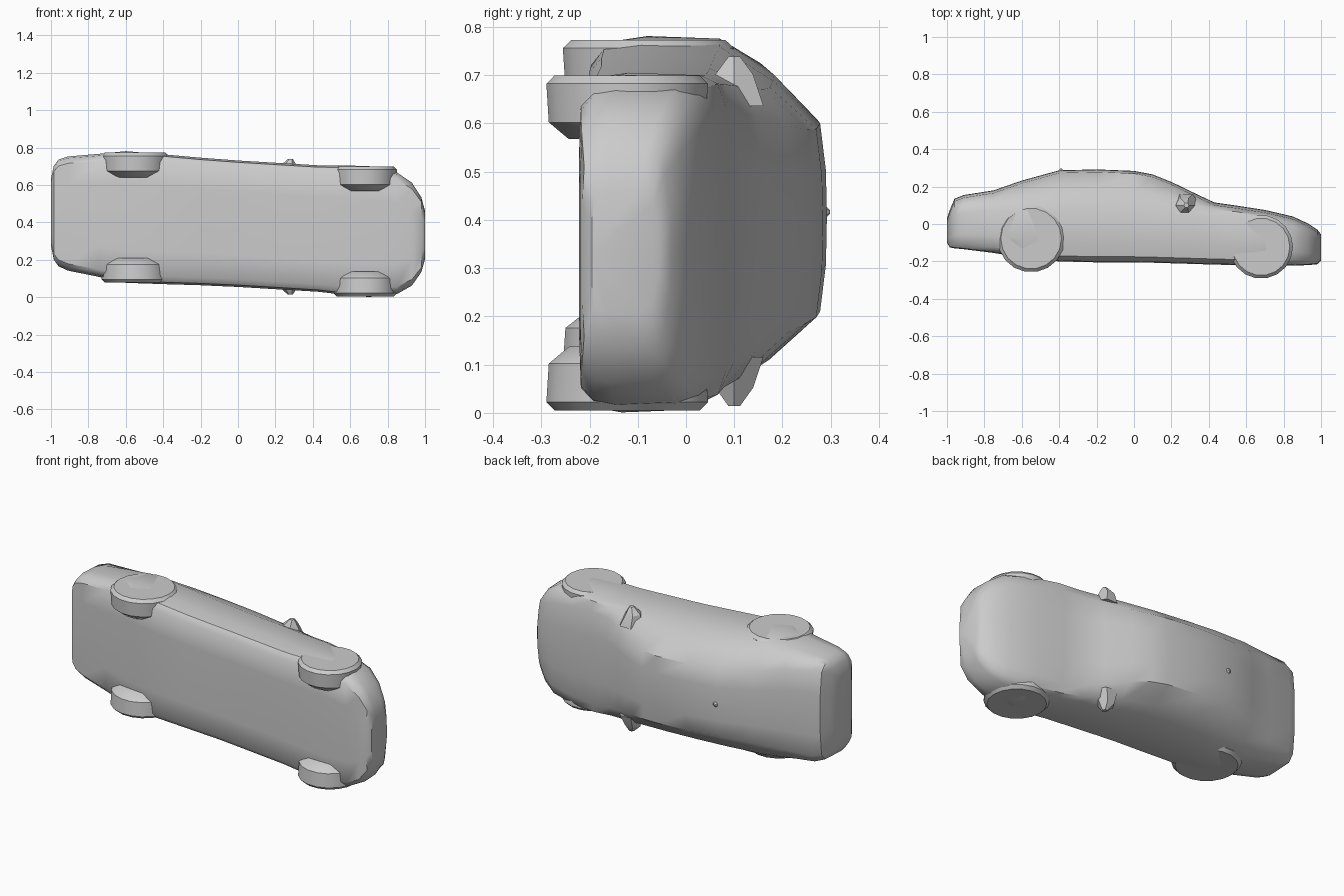
import bpy, bmesh, math
from mathutils import Matrix, Vector

if "Cube" in bpy.data.objects:
    bpy.data.objects.remove(bpy.data.objects["Cube"])

paint = bpy.data.materials.new("grey paint")
paint.diffuse_color = (0.6, 0.6, 0.6, 1)
paint.use_nodes = True
paint.node_tree.nodes["Principled BSDF"].inputs["Base Color"].default_value = paint.diffuse_color


def place(x, y, w):
    """Car lies on its side: x length, y height, w sideways; slightly yawed."""
    return Vector((x, y, 0.393 - 0.06 * x + w))


def finish(bm, name, angle=40):
    bmesh.ops.recalc_face_normals(bm, faces=bm.faces)
    me = bpy.data.meshes.new(name)
    bm.to_mesh(me)
    bm.free()
    ob = bpy.data.objects.new(name, me)
    bpy.context.collection.objects.link(ob)
    me.materials.append(paint)
    bpy.ops.object.select_all(action='DESELECT')
    ob.select_set(True)
    bpy.context.view_layer.objects.active = ob
    bpy.ops.object.shade_smooth_by_angle(angle=math.radians(angle))
    return ob


# Body stations: x, floor, shoulder, top, half width, top half width
STATIONS = [
    (-1.00, -.100, -.03, .030, .18, .15),
    (-.985, -.125, .00, .075, .25, .21),
    (-.96, -.130, .04, .135, .285, .24),
    (-.91, -.135, .06, .155, .305, .25),
    (-.75, -.155, .07, .180, .328, .235),
    (-.60, -.180, .07, .232, .352, .21),
    (-.40, -.200, .07, .287, .347, .19),
    (-.20, -.205, .06, .292, .341, .195),
    (0.00, -.205, .055, .284, .338, .195),
    (0.10, -.207, .05, .265, .338, .20),
    (0.20, -.210, .05, .225, .338, .215),
    (0.33, -.214, .045, .162, .338, .24),
    (0.43, -.217, .04, .115, .338, .26),
    (0.55, -.220, .03, .098, .345, .27),
    (0.70, -.222, .00, .075, .350, .26),
    (0.85, -.222, -.03, .040, .325, .24),
    (0.93, -.220, -.06, .003, .275, .20),
    (0.98, -.215, -.085, -.030, .20, .16),
    (1.00, -.195, -.10, -.055, .13, .10),
]


def section(x, yb, ys, yt, W, wt):
    half = [(0, yb), (.5 * W, yb), (.88 * W, yb + .004), (.97 * W, yb + .03),
            (W, yb * .6 + ys * .4), (.985 * W, ys),
            ((W + wt) / 2 + .015, ys * .48 + yt * .52),
            (wt, yt - .014), (.5 * wt, yt - .002), (0, yt)]
    ring = half + [(-w, y) for w, y in half[-2:0:-1]]
    return [place(x, y, w) for w, y in ring]


# Body shell
bm = bmesh.new()
rings = [[bm.verts.new(p) for p in section(*s)] for s in STATIONS]
for a, b in zip(rings, rings[1:]):
    for i in range(len(a)):
        j = (i + 1) % len(a)
        bm.faces.new((a[i], a[j], b[j], b[i]))
bm.faces.new(rings[0])
bm.faces.new(rings[-1])
finish(bm, "car_body")


def lathe(name, x, y, levels, sides, angle=40):
    """Stack of rings across the car: (w, radius, x shift) per level."""
    bm = bmesh.new()
    loops = []
    for w, r, dx in levels:
        loops.append([bm.verts.new(place(x + dx + r * math.cos(t), y + r * math.sin(t), w)
                                   - Vector((0, 0, -.06 * r * math.cos(t))))
                      for t in (2 * math.pi * k / sides for k in range(sides))])
    for a, b in zip(loops, loops[1:]):
        for i in range(sides):
            j = (i + 1) % sides
            bm.faces.new((a[i], a[j], b[j], b[i]))
    bm.faces.new(loops[0])
    bm.faces.new(loops[-1])
    finish(bm, name, angle)


for side, s in (("left", 1), ("right", -1)):
    # Wheels, with rounded inner slope
    for end, x, y, r in (("rear", -.55, -.078, .180), ("front", .68, -.122, .170)):
        lathe(f"{end}_{side}_wheel", x, y,
              [(s * .215, r * .72, 0), (s * .25, r * .97, 0), (s * .33, r, 0), (s * .347, r * .9, 0)], 18)
    # Door mirrors
    lathe(f"{side}_mirror", .27, .10,
          [(s * .26, .07, .01), (s * .325, .045, 0), (s * .362, .014, .01)], 6, 30)

# Small aerial bump on the roof
bm = bmesh.new()
bmesh.ops.create_cone(bm, cap_ends=True, segments=6, radius1=.025, radius2=.004, depth=.02,
                      matrix=Matrix.Translation(place(-.39, .288, 0)) @ Matrix.Rotation(-math.pi / 2, 4, 'X'))
finish(bm, "roof_aerial")
